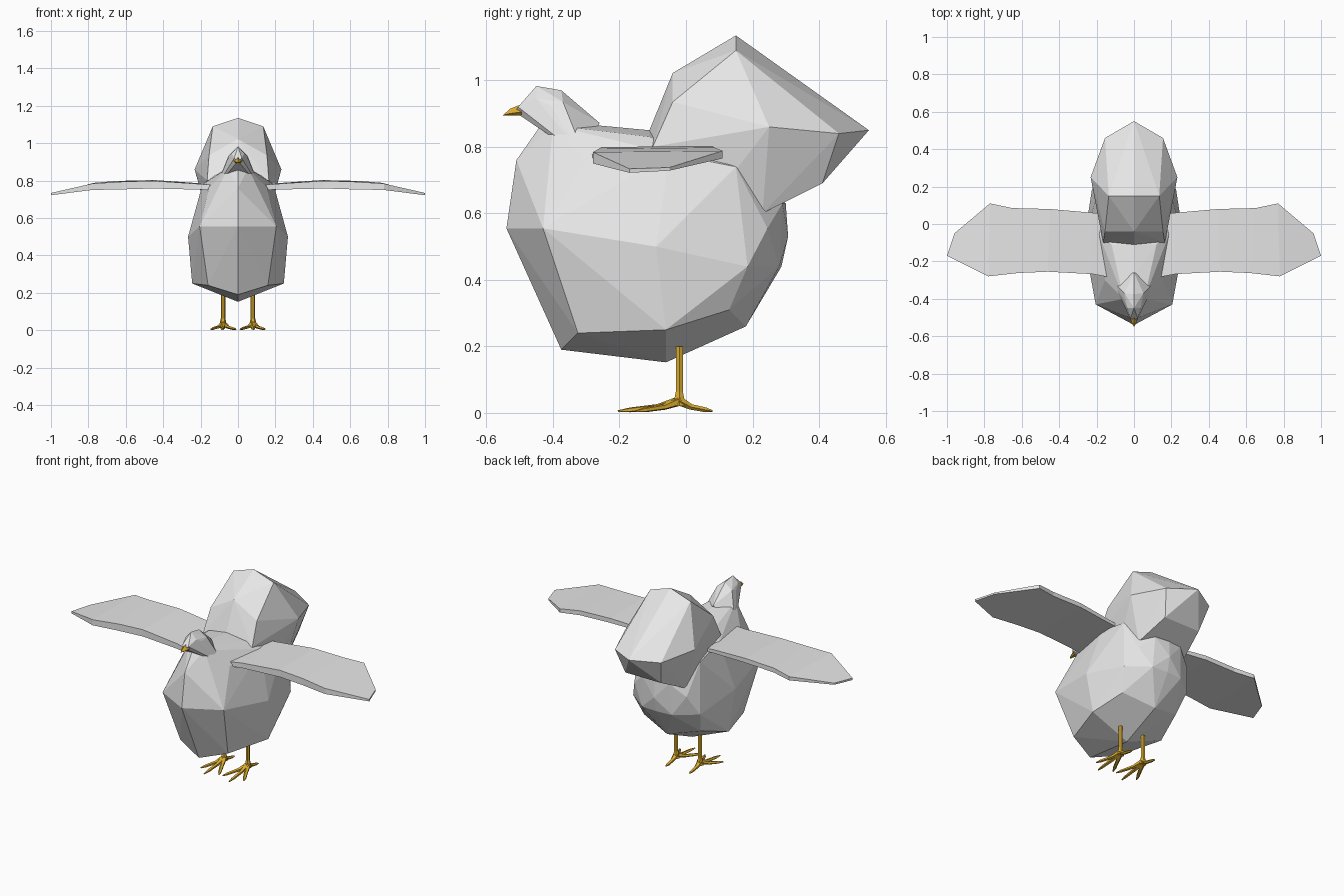
import bpy, bmesh, math
from mathutils import Vector

if "Cube" in bpy.data.objects:
    bpy.data.objects.remove(bpy.data.objects["Cube"])


def material(name, rgb):
    m = bpy.data.materials.new(name)
    m.diffuse_color = (*rgb, 1)
    m.use_nodes = True
    m.node_tree.nodes["Principled BSDF"].inputs["Base Color"].default_value = m.diffuse_color
    return m


FEATHER = material("pale_feather", (0.8, 0.8, 0.8))
GOLD = material("golden_skin", (0.72, 0.42, 0.03))


def finish(bm, name, mat):
    bmesh.ops.recalc_face_normals(bm, faces=bm.faces)
    mesh = bpy.data.meshes.new(name)
    bm.to_mesh(mesh)
    bm.free()
    mesh.materials.append(mat)
    ob = bpy.data.objects.new(name, mesh)
    bpy.context.collection.objects.link(ob)
    return ob


def faceted(name, half, mat):
    """Symmetric faceted solid around the given right-half corner points."""
    bm = bmesh.new()
    for x, y, z in half:
        bm.verts.new((x, y, z))
        if x > 0:
            bm.verts.new((-x, y, z))
    res = bmesh.ops.convex_hull(bm, input=bm.verts[:])
    loose = [v for v in bm.verts if not v.link_faces]
    bmesh.ops.delete(bm, geom=loose, context='VERTS')
    return finish(bm, name, mat)


def loft(bm, rings):
    """Skin equal-length rings of points and cap both ends."""
    vs = [[bm.verts.new(p) for p in r] for r in rings]
    n = len(vs[0])
    for a, b in zip(vs, vs[1:]):
        for i in range(n):
            j = (i + 1) % n
            bm.faces.new((a[i], a[j], b[j], b[i]))
    bm.faces.new(vs[0][::-1])
    bm.faces.new(vs[-1])


def tube(bm, path, radii, sides=6, flat=1.0):
    rings = []
    for i, p in enumerate(path):
        d = (path[min(i + 1, len(path) - 1)] - path[max(i - 1, 0)]).normalized()
        ref = Vector((0, 1, 0)) if abs(d.z) > 0.9 else Vector((0, 0, 1))
        u = d.cross(ref).normalized()
        v = u.cross(d)
        angles = [math.tau * k / sides for k in range(sides)]
        rings.append([p + (u * math.cos(a) + v * math.sin(a) * flat) * radii[i]
                      for a in angles])
    loft(bm, rings)


# Plump body
body = faceted("body", [
    (0, -.54, .555), (0, -.51, .76), (0, -.44, .86), (0, -.27, .865),
    (0, -.11, .85), (.09, .29, .63), (0, .30, .63), (0, .307, .53),
    (.10, .28, .44), (0, .287, .44), (0, .18, .26), (0, -.06, .152),
    (0, -.375, .19), (.205, -.43, .555), (.16, -.325, .24),
    (.245, -.06, .25), (.19, .13, .31), (.267, -.09, .50),
    (.225, .185, .44), (.175, .245, .555), (.20, .15, .74),
    (.155, -.30, .76), (.055, -.40, .865), (.19, -.05, .78),
    (.12, -.11, .83)], FEATHER)

# Head running back into the neck
head = faceted("head_and_neck", [
    (0, -.515, .905), (.02, -.505, .92), (0, -.45, .983), (.035, -.45, .945),
    (.05, -.41, .925), (0, -.375, .97), (.05, -.37, .935), (.04, -.44, .895),
    (0, -.43, .885), (0, -.26, .872), (.06, -.37, .86), (.12, -.30, .76)],
    FEATHER)

# Big upright tail
tail = faceted("tail", [
    (0, -.11, .85), (.165, -.10, .80), (0, -.04, 1.022), (.155, -.04, .935),
    (0, .15, 1.135), (.135, .15, 1.09), (.232, .25, .86), (.155, .46, .84),
    (0, .55, .85), (0, .41, .69), (.12, .41, .69), (.15, .38, .75),
    (0, .33, .69), (.12, .31, .69), (.195, .15, .73), (.16, .23, .60)],
    FEATHER)

# Join the feathered parts into one skin
for part in (head, tail):
    mod = body.modifiers.new("join", 'BOOLEAN')
    mod.operation = 'UNION'
    mod.solver = 'EXACT'
    mod.object = part
bpy.context.view_layer.update()
joined = bpy.data.meshes.new_from_object(
    body.evaluated_get(bpy.context.evaluated_depsgraph_get()))
body.modifiers.clear()
body.data = joined
for part in (head, tail):
    bpy.data.objects.remove(part)

# Wings: front x, y, back x, y, top z, thickness
STATIONS = [
    (.13, -.285, .15, .06, .780, .030), (.22, -.268, .22, .06, .787, .035),
    (.46, -.255, .45, .08, .803, .045), (.62, -.262, .65, .085, .798, .045),
    (.78, -.28, .77, .11, .788, .038), (1.0, -.17, .96, -.05, .738, .016)]
for side, label in ((1, "right"), (-1, "left")):
    bm = bmesh.new()
    loft(bm, [[(side * fx, fy, z - .004), (side * bx, by, z),
               (side * bx, by, z - t * .6), (side * fx, fy, z - t)]
              for fx, fy, bx, by, z, t in STATIONS])
    finish(bm, label + "_wing", FEATHER)

# Beak
faceted("beak", [
    (0, -.55, .895), (0, -.53, .914), (.012, -.53, .90), (0, -.495, .928),
    (.024, -.495, .905), (.012, -.495, .894)], GOLD)

# Legs with three front toes and one back toe
TOES = [(.005, -.185), (.065, -.13), (-.068, -.145), (0, .10)]
for side, label in ((1, "right"), (-1, "left")):
    bm = bmesh.new()
    base = Vector((side * .08, -.02, 0))
    tube(bm, [base + Vector((0, 0, z)) for z in (.20, .065, .02)],
         [.012, .012, .022])
    for tx, ty in TOES:
        path = [base + Vector((side * tx * f, ty * f, z))
                for f, z in ((0, .036), (.35, .018), (.8, .009), (1, .005))]
        tube(bm, path, [.020, .012, .010, .004], sides=5, flat=.75)
    finish(bm, label + "_leg", GOLD)
